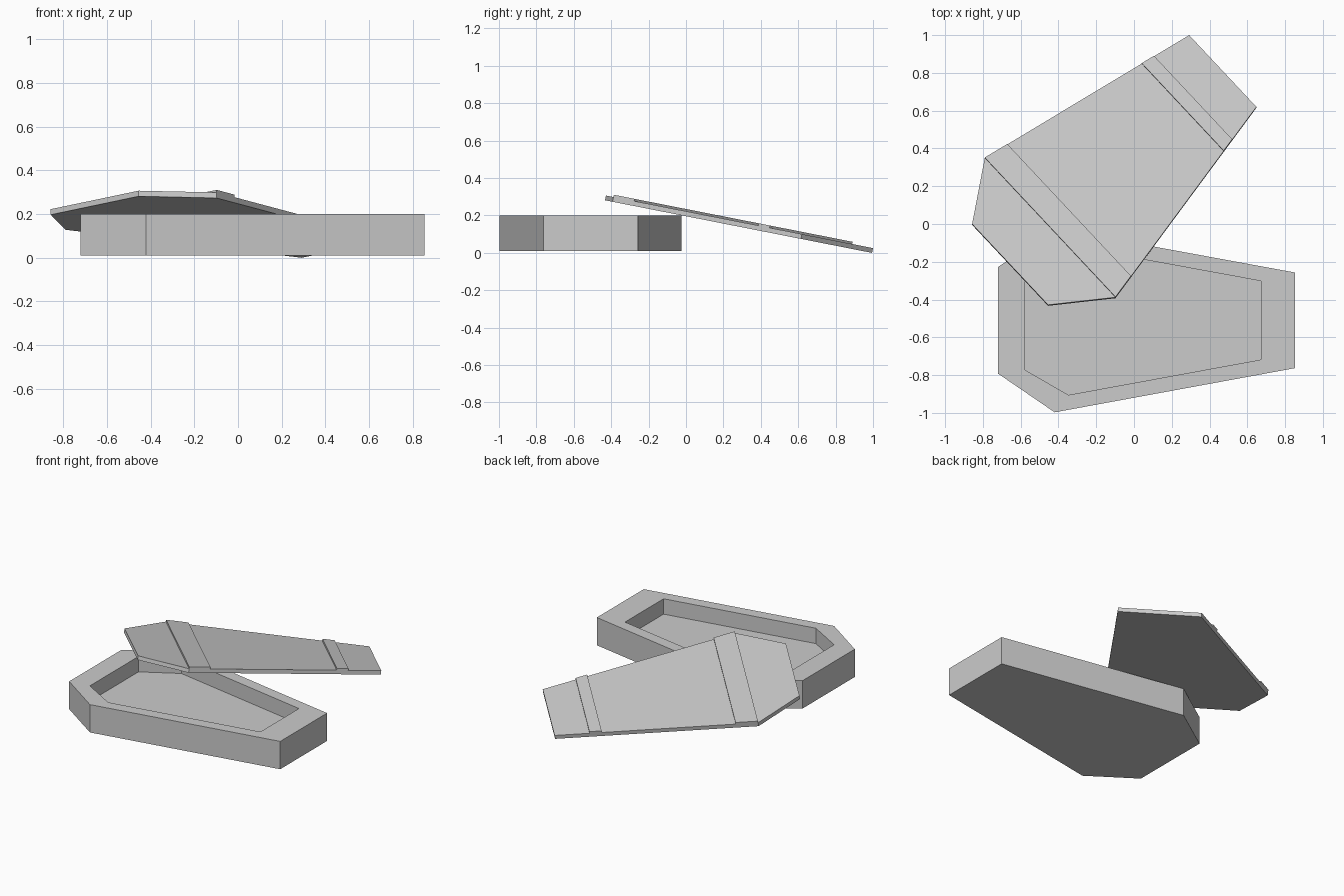
import bpy, bmesh
from mathutils import Vector

cube = bpy.data.objects.get("Cube")
if cube:
    bpy.data.objects.remove(cube, do_unlink=True)

# Single stone grey
grey = bpy.data.materials.new("stone_grey")
grey.use_nodes = True
colour = (0.6, 0.6, 0.6, 1)
grey.diffuse_color = colour
grey.node_tree.nodes["Principled BSDF"].inputs["Base Color"].default_value = colour


def loft(name, rings):
    """Closed solid from a stack of matching point rings, capped at both ends."""
    bm = bmesh.new()
    loops = [[bm.verts.new(p) for p in ring] for ring in rings]
    n = len(loops[0])
    for a, b in zip(loops, loops[1:]):
        for i in range(n):
            j = (i + 1) % n
            bm.faces.new((a[i], a[j], b[j], b[i]))
    bm.faces.new(loops[0])
    bm.faces.new(loops[-1])
    bmesh.ops.recalc_face_normals(bm, faces=bm.faces)
    mesh = bpy.data.meshes.new(name)
    bm.to_mesh(mesh)
    bm.free()
    mesh.materials.append(grey)
    obj = bpy.data.objects.new(name, mesh)
    bpy.context.collection.objects.link(obj)
    return obj


def hexagon(stations, z, centre_y=-0.51):
    """Mirror (x, half width) stations across the long axis."""
    near = [Vector((x, centre_y - w, z)) for x, w in stations]
    far = [Vector((x, centre_y + w, z)) for x, w in reversed(stations)]
    return near + far


# Hollow base: outer wall, rim, inner wall, sunken floor
outer = [(-0.72, 0.282), (-0.42, 0.487), (0.853, 0.253)]
inner = [(-0.578, 0.262), (-0.347, 0.395), (0.672, 0.208)]
loft("coffin_base", [hexagon(outer, 0.01), hexagon(outer, 0.2),
                     hexagon(inner, 0.2), hexagon(inner, 0.095)])

# Tilted lid: outline lies on a sloping plane, thickness runs along its normal
SLOPE = -0.197
normal = Vector((0, -SLOPE, 1)).normalized()


def on_lid(x, y):
    return Vector((x, y, 0.222 + SLOPE * y))


def slab(name, top, up, down):
    loft(name, [[p - normal * down for p in top], [p + normal * up for p in top]])


head_l, head_r = on_lid(-0.857, 0.0), on_lid(-0.455, -0.428)
mid_l, mid_r = on_lid(-0.79, 0.35), on_lid(-0.098, -0.388)
foot_l, foot_r = on_lid(0.292, 1.0), on_lid(0.648, 0.62)
slab("lid", [head_l, head_r, mid_r, foot_r, foot_l, mid_l], 0, 0.026)

# Raised bands across the lid, placed by fraction from shoulder to foot
for name, start, end in (("shoulder_band", 0, 0.11), ("foot_band", 0.768, 0.828)):
    corners = [mid_l.lerp(foot_l, start), mid_r.lerp(foot_r, start),
               mid_r.lerp(foot_r, end), mid_l.lerp(foot_l, end)]
    slab(name, corners, 0.012, 0.002)
